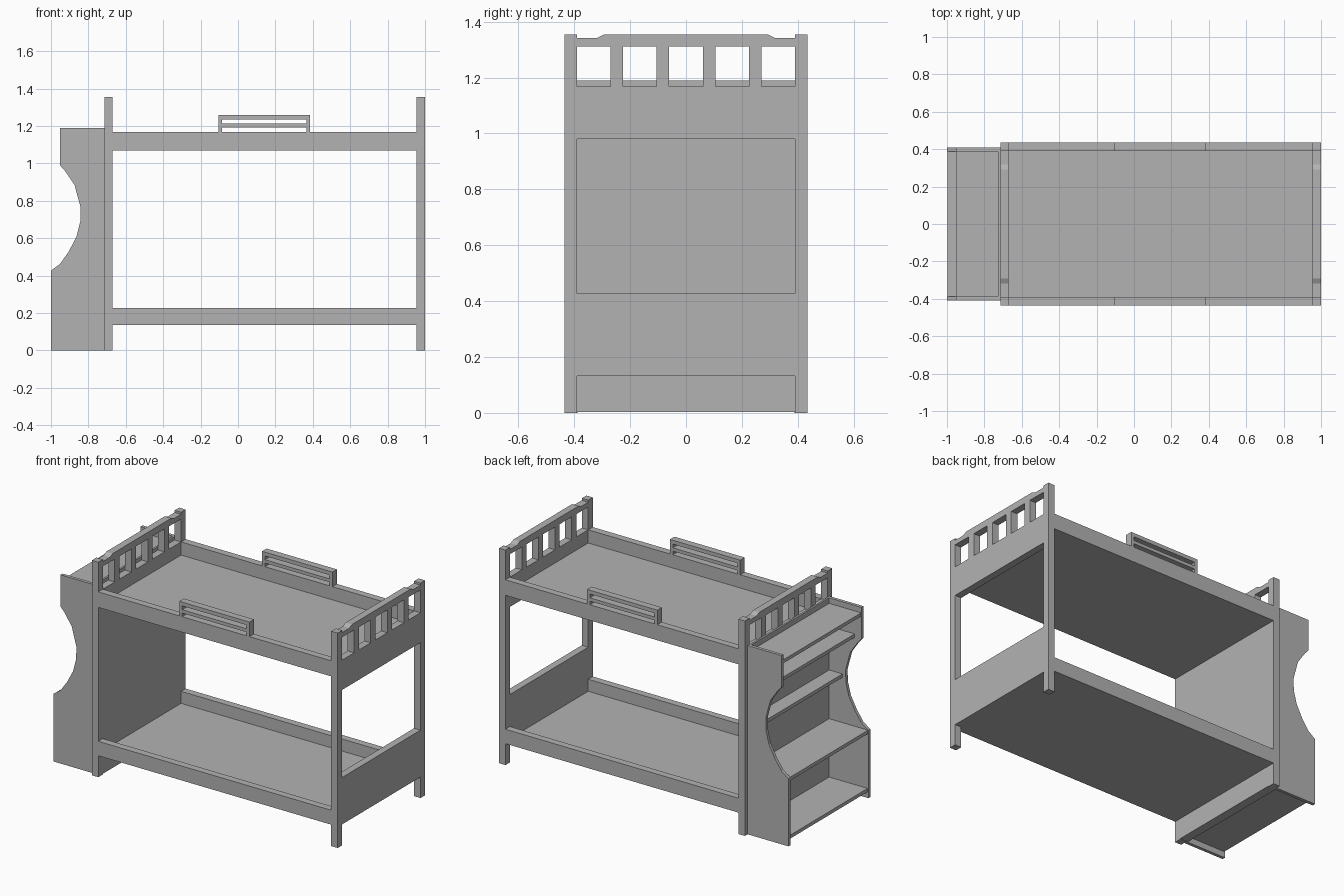
import bpy
import bmesh

cube = bpy.data.objects.get("Cube")
if cube:
    bpy.data.objects.remove(cube, do_unlink=True)

# Single painted-wood colour
GREY = (0.45, 0.45, 0.45, 1.0)
paint = bpy.data.materials.new("grey_paint")
paint.use_nodes = True
paint.diffuse_color = GREY
paint.node_tree.nodes["Principled BSDF"].inputs["Base Color"].default_value = GREY


def prism(name, outline, axis, lo, hi):
    """Extrude a 2D outline along x (outline in y,z) or y (outline in x,z)."""
    bm = bmesh.new()
    place = (lambda a, b: (lo, a, b)) if axis == "x" else (lambda a, b: (a, lo, b))
    face = bm.faces.new([bm.verts.new(place(a, b)) for a, b in outline])
    moved = bmesh.ops.extrude_face_region(bm, geom=[face])["geom"]
    shift = (hi - lo, 0, 0) if axis == "x" else (0, hi - lo, 0)
    bmesh.ops.translate(bm, vec=shift,
                        verts=[v for v in moved if isinstance(v, bmesh.types.BMVert)])
    bmesh.ops.recalc_face_normals(bm, faces=bm.faces)
    mesh = bpy.data.meshes.new(name)
    bm.to_mesh(mesh)
    bm.free()
    mesh.materials.append(paint)
    obj = bpy.data.objects.new(name, mesh)
    bpy.context.collection.objects.link(obj)
    return obj


def box(name, x, y, z):
    return prism(name, [(x[0], z[0]), (x[1], z[0]), (x[1], z[1]), (x[0], z[1])],
                 "y", y[0], y[1])


OUT, INN = 0.435, 0.39            # outer and inner faces of the side rails
HEAD, FOOT = (-0.715, -0.67), (0.955, 1.0)
TOP, SILL = 1.355, 1.168
SPAN = (HEAD[1], FOOT[0])


def side(s, a=INN, b=OUT):
    return tuple(sorted((s * a, s * b)))


# Posts, side rails and guard rails on both long sides
for s, label in ((-1, "front"), (1, "back")):
    y = side(s)
    box(label + "_head_post", HEAD, y, (0, TOP))
    box(label + "_foot_post", FOOT, y, (0, TOP))
    box(label + "_lower_rail", SPAN, y, (0.135, 0.226))
    box(label + "_upper_rail", SPAN, y, (1.07, SILL))
    for x in (-0.105, 0.365):
        box(label + "_guard_post", (x, x + 0.02), y, (SILL, 1.26))
    box(label + "_guard_top_bar", (-0.085, 0.365), y, (1.236, 1.26))
    box(label + "_guard_middle_bar", (-0.085, 0.365), y, (1.191, 1.212))

# Sleeping platforms
for label, z in (("lower", 0.135), ("upper", 1.07)):
    box(label + "_platform", SPAN, (-INN, INN), (z, z + 0.015))

# End boards with slats and a shaped top rail
half_top = [(INN, 1.312), (INN, 1.342), (0.318, 1.342), (0.292, TOP)]
rail_outline = half_top + [(-a, b) for a, b in reversed(half_top)]
for x, label in ((HEAD, "head"), (FOOT, "foot")):
    prism(label + "_top_rail", rail_outline, "x", *x)
    for y in (-0.248, -0.083, 0.083, 0.248):
        box(label + "_slat", x, (y - 0.023, y + 0.023), (SILL, 1.312))
box("head_wall", HEAD, (-INN, INN), (0.004, SILL))
box("foot_upper_panel", FOOT, (-INN, INN), (0.98, SILL))
box("foot_lower_panel", FOOT, (-INN, INN), (0.132, 0.428))

# Bookcase sides with a scooped front edge
BACK = HEAD[0]
case_outline = [(BACK, 0), (-1, 0), (-1, 0.427), (-0.952, 0.462), (-0.906, 0.527),
                (-0.864, 0.607), (-0.843, 0.69), (-0.842, 0.767), (-0.874, 0.885),
                (-0.925, 0.96), (-0.952, 0.99), (-0.952, 1.19), (BACK, 1.19)]
for s, label in ((-1, "front"), (1, "back")):
    prism(label + "_bookcase_side", case_outline, "y", *side(s, 0.388, 0.408))

# Bookcase back and shelves: front edge and top height of each
WIDTH = (-0.388, 0.388)
box("bookcase_back", (BACK - 0.012, BACK), WIDTH, (0.004, 1.19))
for front, z in ((-0.995, 0.06), (-0.998, 0.428), (-0.82, 0.735),
                 (-0.905, 1.01), (-0.95, 1.155)):
    box("bookcase_shelf", (front, BACK - 0.012), WIDTH, (z - 0.022, z))
